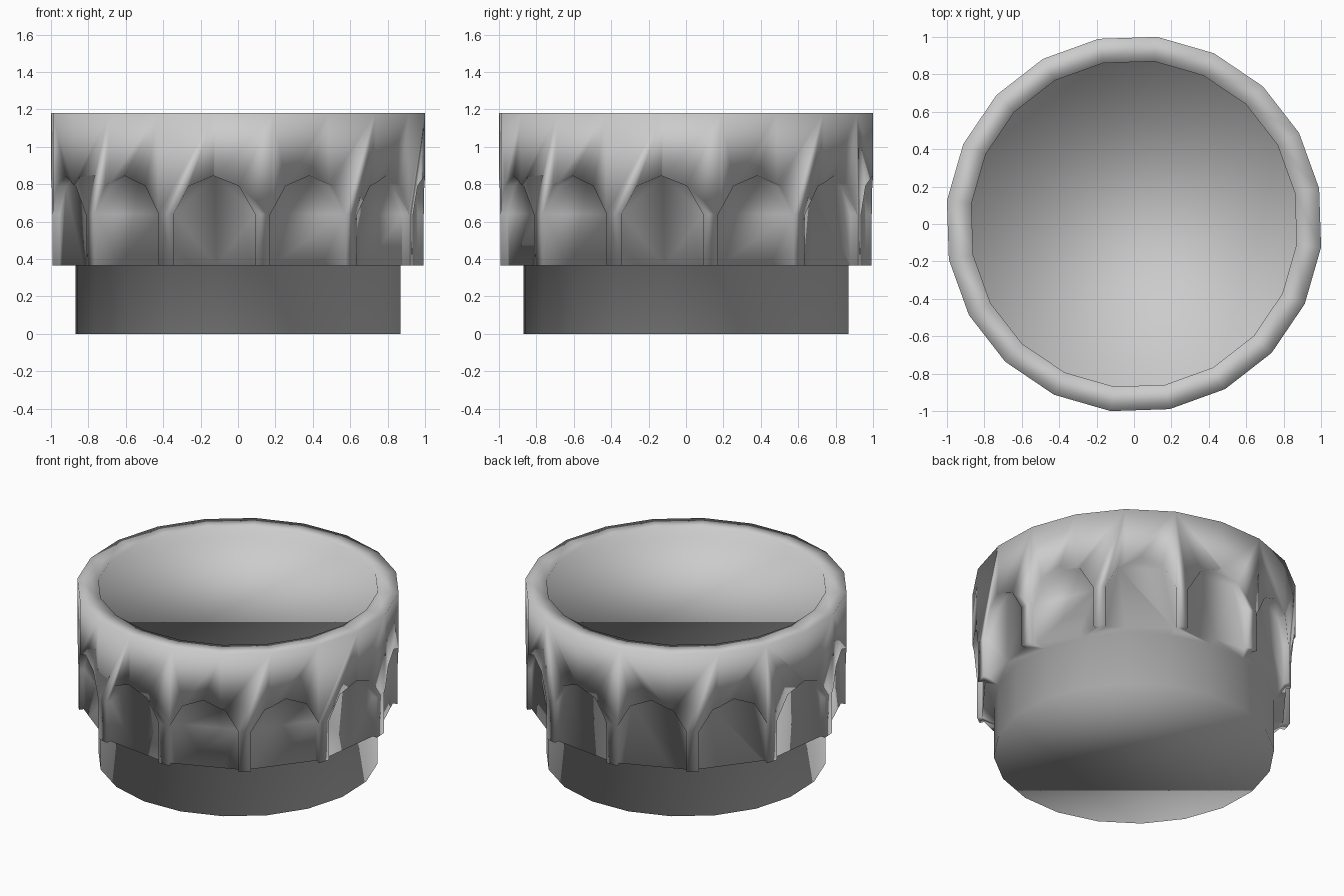
import bpy, bmesh
from math import cos, sin, radians
from mathutils import Matrix

if "Cube" in bpy.data.objects:
    bpy.data.objects.remove(bpy.data.objects["Cube"], do_unlink=True)

SIDES = 20        # facets round the body
ARCHES = 12       # recessed panels round the collar
PANEL_R = 0.94    # distance of the panels from the axis

grey = bpy.data.materials.new("plain grey")
grey.use_nodes = True
colour = (0.6, 0.6, 0.6, 1)
grey.diffuse_color = colour
grey.node_tree.nodes["Principled BSDF"].inputs["Base Color"].default_value = colour


def make_object(name, bm):
    bmesh.ops.recalc_face_normals(bm, faces=bm.faces)
    mesh = bpy.data.meshes.new(name)
    bm.to_mesh(mesh)
    bm.free()
    mesh.materials.append(grey)
    obj = bpy.data.objects.new(name, mesh)
    bpy.context.collection.objects.link(obj)
    return obj


def turned(name, profile, sides, offset):
    """Closed solid turned round z from (radius, height) points, capped at both ends."""
    bm = bmesh.new()
    angles = [radians(offset + 360 * i / sides) for i in range(sides)]
    rings = [[bm.verts.new((r * cos(a), r * sin(a), z)) for a in angles] for r, z in profile]
    for low, high in zip(rings, rings[1:]):
        for i in range(sides):
            j = (i + 1) % sides
            bm.faces.new((low[i], low[j], high[j], high[i]))
    bm.faces.new(rings[0])
    bm.faces.new(rings[-1])
    return make_object(name, bm)


# Base, wide collar, flat rim and shallow dished floor in one turned body
body = turned("ribbed_collar_body",
              [(0.876, 0), (0.876, 0.365), (1.008, 0.365), (1.008, 1.18),
               (0.876, 1.18), (0.876, 1.105)], SIDES, 10.9)

# Arch-shaped cutters that leave narrow legs between them
half = [(0.22, 0.25), (0.22, 0.64), (0.135, 0.79)]
arch = half + [(0, 0.845)] + [(-x, z) for x, z in reversed(half)]
bm = bmesh.new()
for k in range(ARCHES):
    turn = Matrix.Rotation(radians(22.5 + 360 * k / ARCHES), 3, 'Z')
    inner, outer = ([bm.verts.new(turn @ Matrix.Identity(3).col[0] * 0) for _ in arch]
                    for _ in range(2))
    for ring, r in ((inner, PANEL_R), (outer, 1.2)):
        for v, (x, z) in zip(ring, arch):
            v.co = (r, x, z)
            v.co = turn @ v.co
    n = len(arch)
    for i in range(n):
        j = (i + 1) % n
        bm.faces.new((inner[i], inner[j], outer[j], outer[i]))
    bm.faces.new(inner)
    bm.faces.new(outer)
cutters = make_object("arch_cutters", bm)
cutters.hide_render = True

# Cut the arches and keep the result
cut = body.modifiers.new("arches", 'BOOLEAN')
cut.operation = 'DIFFERENCE'
cut.solver = 'EXACT'
cut.object = cutters
bpy.context.view_layer.objects.active = body
body.select_set(True)
bpy.ops.object.modifier_apply(modifier=cut.name)
bpy.data.objects.remove(cutters, do_unlink=True)

# Soft shading all over
for face in body.data.polygons:
    face.use_smooth = True
    face.material_index = 0
